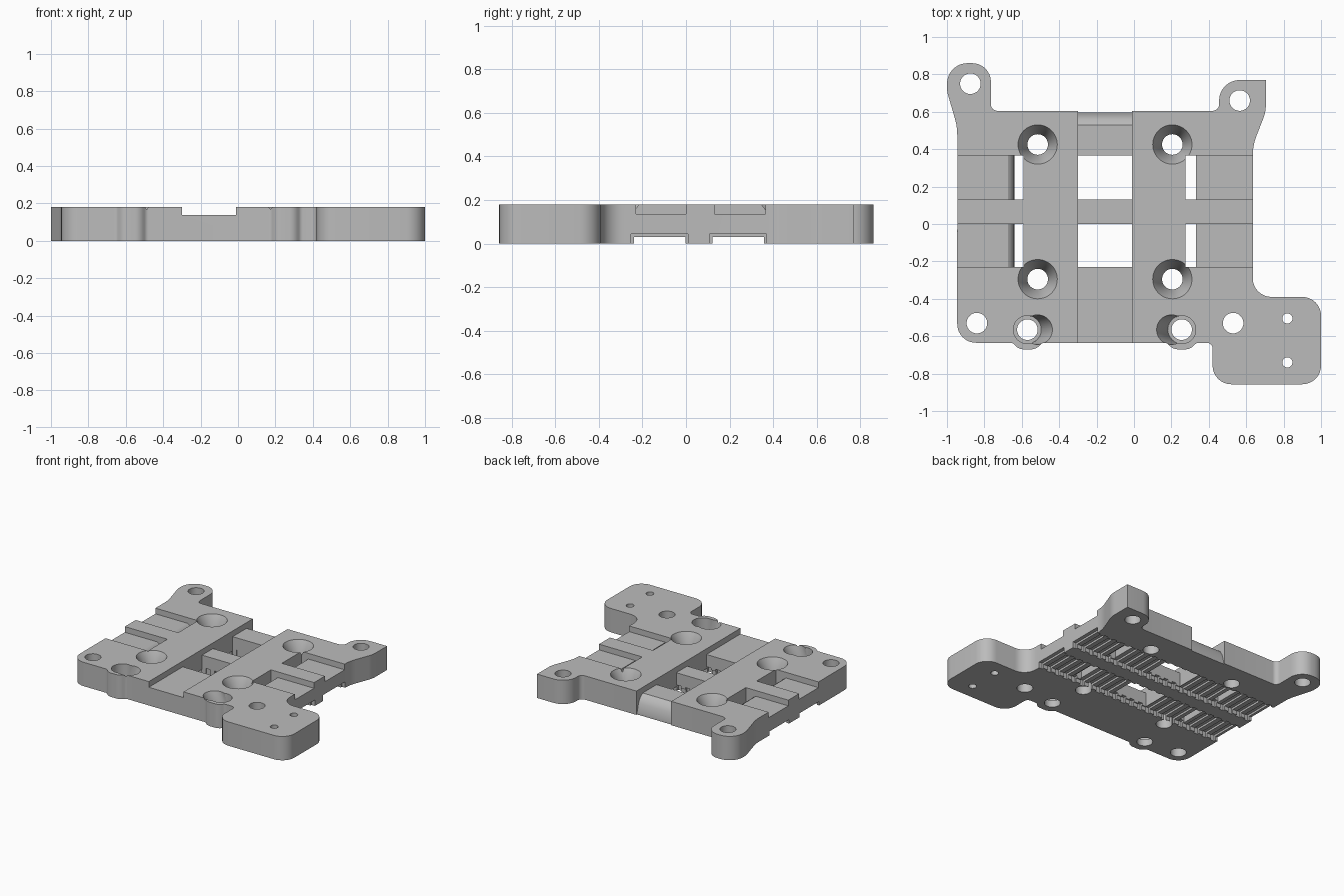
import bpy
import bmesh
import math
from mathutils import Vector

if "Cube" in bpy.data.objects:
    bpy.data.objects.remove(bpy.data.objects["Cube"], do_unlink=True)

H = 0.18       # plate thickness
FLOOR = 0.137  # floor of the top recesses

grey = bpy.data.materials.new("plain grey")
grey.use_nodes = True
grey.diffuse_color = (0.5, 0.5, 0.5, 1)
grey.node_tree.nodes["Principled BSDF"].inputs["Base Color"].default_value = (0.5, 0.5, 0.5, 1)


def to_object(bm, name):
    bmesh.ops.recalc_face_normals(bm, faces=bm.faces)
    mesh = bpy.data.meshes.new(name)
    bm.to_mesh(mesh)
    bm.free()
    mesh.materials.append(grey)
    ob = bpy.data.objects.new(name, mesh)
    bpy.context.scene.collection.objects.link(ob)
    return ob


def add_prism(bm, pts, axis, lo, hi):
    """Extrude a flat profile along one axis."""
    def place(a, b, c):
        return {"X": (c, a, b), "Y": (a, c, b), "Z": (a, b, c)}[axis]
    low = [bm.verts.new(place(a, b, lo)) for a, b in pts]
    top = [bm.verts.new(place(a, b, hi)) for a, b in pts]
    bm.faces.new(low)
    bm.faces.new(top[::-1])
    for i in range(len(pts)):
        j = (i + 1) % len(pts)
        bm.faces.new((low[i], top[i], top[j], low[j]))


def prism(name, pts, axis, lo, hi):
    bm = bmesh.new()
    add_prism(bm, pts, axis, lo, hi)
    return to_object(bm, name)


def rect(x0, x1, y0, y1):
    return [(x0, y0), (x1, y0), (x1, y1), (x0, y1)]


def lathe(name, cx, cy, rings, n=48):
    """Round cutter from (height, radius, sideways shift) rings."""
    bm = bmesh.new()
    loops = []
    for z, r, dx in rings:
        loops.append([bm.verts.new((cx + dx + r * math.cos(k * math.tau / n),
                                    cy + r * math.sin(k * math.tau / n), z)) for k in range(n)])
    bm.faces.new(loops[0])
    bm.faces.new(loops[-1])
    for a, b in zip(loops, loops[1:]):
        for k in range(n):
            m = (k + 1) % n
            bm.faces.new((a[k], a[m], b[m], b[k]))
    return to_object(bm, name)


def rounded(corners, steps=8):
    """Replace each (x, y, radius) corner by an arc."""
    out = []
    for i, (x, y, r) in enumerate(corners):
        p = Vector((x, y))
        if r == 0:
            out.append((x, y))
            continue
        u = (Vector(corners[i - 1][:2]) - p).normalized()
        v = (Vector(corners[(i + 1) % len(corners)][:2]) - p).normalized()
        half = u.angle(v) / 2
        centre = p + (u + v).normalized() * (r / math.sin(half))
        start = p + u * (r / math.tan(half)) - centre
        end = p + v * (r / math.tan(half)) - centre
        a0 = math.atan2(start.y, start.x)
        sweep = math.atan2(end.y, end.x) - a0
        sweep = (sweep + math.pi) % math.tau - math.pi
        for k in range(steps + 1):
            a = a0 + sweep * k / steps
            out.append((centre.x + r * math.cos(a), centre.y + r * math.sin(a)))
    return out


def bump(cx):
    return [(cx - 0.08, -0.635, 0.03), (cx - 0.045, -0.67, 0.06),
            (cx + 0.045, -0.67, 0.06), (cx + 0.08, -0.635, 0.03)]


# Plate outline with front bumps, side tab and two rear ears
corners = [(-0.945, -0.635, 0.1)] + bump(-0.57) + bump(0.255)
corners += [(0.42, -0.635, 0.03), (0.42, -0.857, 0.1), (1, -0.857, 0.1), (1, -0.39, 0.1),
            (0.635, -0.39, 0.1), (0.635, 0.42, 0.3), (0.705, 0.6, 0.2), (0.705, 0.77, 0),
            (0.455, 0.77, 0.11), (0.455, 0.605, 0.035), (-0.765, 0.605, 0.035),
            (-0.765, 0.86, 0.1), (-1, 0.86, 0.11), (-1, 0.71, 0.15), (-0.945, 0.52, 0.3)]
plate = prism("mounting_plate", rounded(corners), "Z", 0, H)

cutters = []

# Central channel, sloping down at the rear edge
channel = [(-0.8, 0.3), (-0.8, FLOOR), (0.53, FLOOR), (0.56, 0.115),
           (0.58, 0.08), (0.596, 0.02), (0.596, -0.1), (0.8, -0.1), (0.8, 0.3)]
cutters.append(prism("channel_cut", channel, "X", -0.3, -0.01))

# Side grooves that drop through slots, and windows in the channel
left_groove = [(-1.2, 0.3), (-1.2, FLOOR), (-0.675, FLOOR), (-0.659, 0.127), (-0.648, 0.11),
               (-0.642, 0.085), (-0.64, 0.06), (-0.64, -0.1), (-0.59, -0.1), (-0.59, 0.3)]
right_groove = [(1.2, 0.3), (0.275, 0.3), (0.275, -0.1), (0.332, -0.1),
                (0.332, FLOOR), (1.2, FLOOR)]
for y0, y1 in ((-0.23, 0.0), (0.13, 0.365)):
    cutters.append(prism("left_groove_cut", left_groove, "Y", y0, y1))
    cutters.append(prism("right_groove_cut", right_groove, "Y", y0, y1))
    cutters.append(prism("window_cut", rect(-0.3, -0.01, y0, y1), "Z", -0.1, 0.3))

# Toothed belt slots on the underside
for y0, y1 in ((-0.238, -0.003), (0.122, 0.357)):
    cutters.append(prism("belt_slot_cut", rect(y0, y1, -0.1, 0.03), "X", -1.2, 1.2))
    teeth = bmesh.new()
    for k in range(22):
        x = -0.925 + k * 0.073
        add_prism(teeth, rect(x, x + 0.037, y0 - 0.015, y1 + 0.013), "Z", -0.1, 0.045)
    cutters.append(to_object(teeth, "belt_teeth_cut"))

# Plain through holes
for x, y, r in ((-0.875, 0.75, 0.055), (0.565, 0.66, 0.055), (-0.84, -0.53, 0.055),
                (0.53, -0.53, 0.055), (0.82, -0.505, 0.027), (0.82, -0.74, 0.027)):
    cutters.append(lathe("hole_cut", x, y, [(-0.1, r, 0), (0.3, r, 0)]))

# Countersunk screw holes
for x in (-0.515, 0.205):
    for y in (0.425, -0.295):
        cutters.append(lathe("countersink_cut", x, y, [
            (-0.1, 0.055, 0), (0.08, 0.055, 0), (H, 0.105, 0), (H + 0.02, 0.115, 0)]))

# Front holes with a ledge and a slanted entry
for x, s in ((-0.57, 1), (0.255, -1)):
    cutters.append(lathe("slanted_hole_cut", x, -0.565, [
        (-0.1, 0.055, 0), (0.05, 0.055, 0), (0.05, 0.074, 0),
        (H, 0.079, 0.055 * s), (H + 0.02, 0.08, 0.063 * s)]))
    cutters.append(lathe("ledge_cut", x, -0.565, [(0.052, 0.075, 0), (0.3, 0.075, 0)]))

# Apply every cut, then drop the cutters
bpy.ops.object.select_all(action="DESELECT")
bpy.context.view_layer.objects.active = plate
plate.select_set(True)
for cutter in cutters:
    cutter.hide_render = True
    mod = plate.modifiers.new("cut", "BOOLEAN")
    mod.operation = "DIFFERENCE"
    mod.solver = "EXACT"
    mod.object = cutter
    bpy.ops.object.modifier_apply(modifier=mod.name)
    bpy.data.objects.remove(cutter, do_unlink=True)

bpy.ops.object.shade_smooth_by_angle(angle=math.radians(30))
